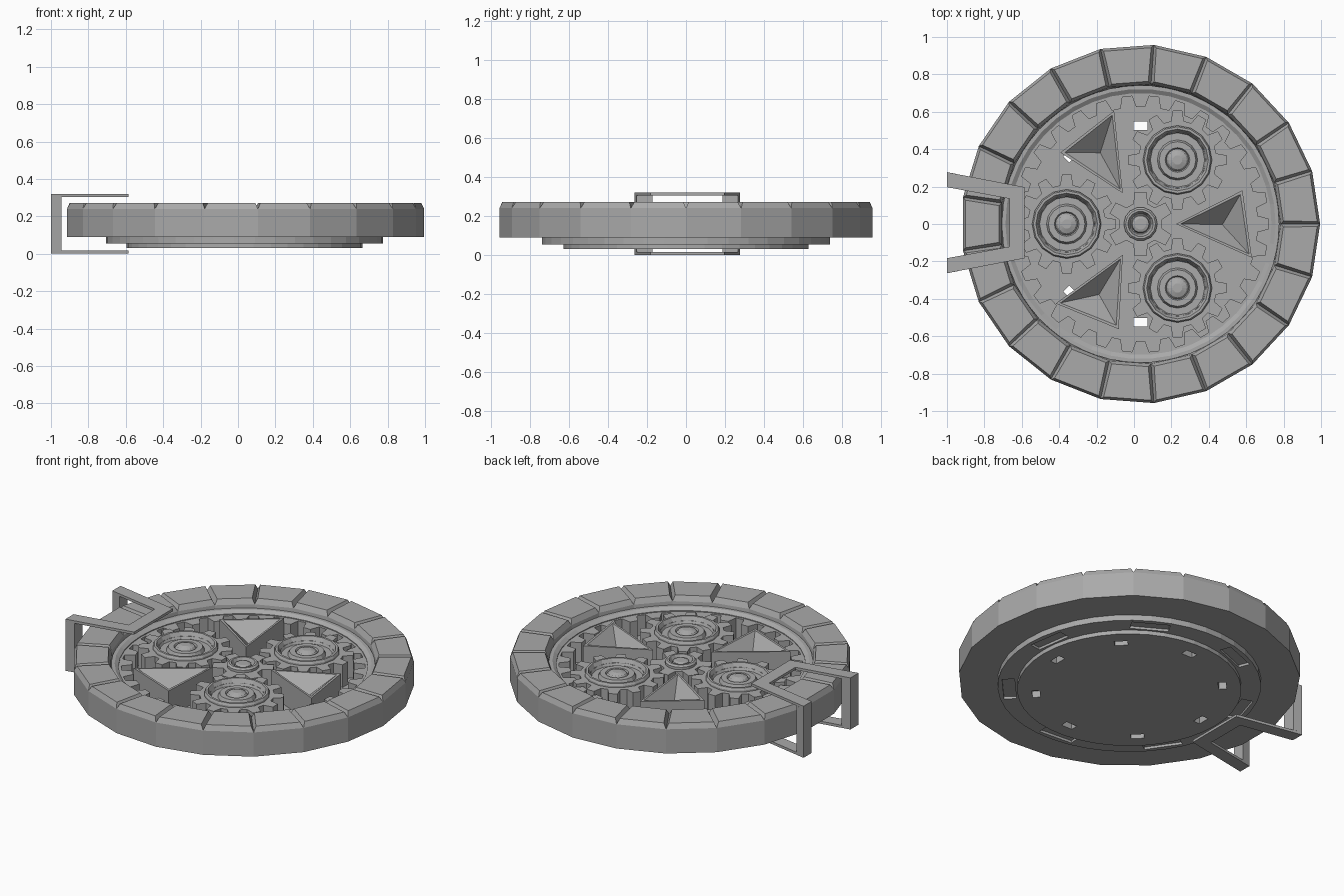
import bpy, bmesh
from math import sin, cos, pi, radians
from mathutils import Matrix, Vector

if "Cube" in bpy.data.objects:
    bpy.data.objects.remove(bpy.data.objects["Cube"])

metal = bpy.data.materials.new("grey metal")
metal.use_nodes = True
GREY = (0.4, 0.4, 0.4, 1)
metal.diffuse_color = GREY
metal.node_tree.nodes["Principled BSDF"].inputs["Base Color"].default_value = GREY

CX = 0.035                      # wheel axis
HUB = Vector((CX, 0, 0))


def finish(name, bm, loc=HUB):
    bmesh.ops.recalc_face_normals(bm, faces=bm.faces)
    me = bpy.data.meshes.new(name)
    bm.to_mesh(me)
    bm.free()
    me.materials.append(metal)
    ob = bpy.data.objects.new(name, me)
    ob.location = loc
    bpy.context.scene.collection.objects.link(ob)
    return ob


def bridge(bm, a, b):
    n = len(a)
    return [bm.faces.new((a[i], a[(i + 1) % n], b[(i + 1) % n], b[i])) for i in range(n)]


def circle(bm, r, z, n, phase=0):
    return [bm.verts.new((r * cos(phase + 2 * pi * i / n), r * sin(phase + 2 * pi * i / n), z))
            for i in range(n)]


def lathe(name, profile, n, loc=HUB, closed=False):
    """Revolve (radius, z) pairs; open profiles get capped ends."""
    bm = bmesh.new()
    rings = [circle(bm, r, z, n) for r, z in profile]
    for a, b in zip(rings, rings[1:]):
        bridge(bm, a, b)
    if closed:
        bridge(bm, rings[-1], rings[0])
    else:
        bm.faces.new(rings[0])
        bm.faces.new(rings[-1])
    return finish(name, bm, loc)


def gear(name, teeth, root, tip, bore, z0, z1, loc=HUB, phase=0):
    """Toothed ring; works inward as well when tip < root < bore."""
    bm = bmesh.new()
    pitch = 2 * pi / teeth
    pts = [(phase + (t + f) * pitch, r) for t in range(teeth)
           for f, r in ((-0.32, root), (-0.18, tip), (0.18, tip), (0.32, root))]

    def loop(z, r=None):
        return [bm.verts.new(((r or q) * cos(a), (r or q) * sin(a), z)) for a, q in pts]
    loops = [loop(z0), loop(z1), loop(z1, bore), loop(z0, bore)]
    for i in range(4):
        bridge(bm, loops[i], loops[(i + 1) % 4])
    return finish(name, bm, loc)


def add_box(bm, centre, size, angle=0):
    m = Matrix.Rotation(angle, 4, 'Z') @ Matrix.Translation(centre) @ Matrix.Diagonal((*size, 1))
    bmesh.ops.create_cube(bm, size=1, matrix=m)


def prism(bm, outline, z0, z1):
    low = [bm.verts.new((x, y, z0)) for x, y in outline]
    high = [bm.verts.new((x, y, z1)) for x, y in outline]
    bridge(bm, low, high)
    bm.faces.new(low)
    return bm.faces.new(high)


# Outer rim: 21 bevelled blocks separated by V grooves
SEG = 21
bm = bmesh.new()
rim = [circle(bm, r, z, SEG) for r, z in ((0.735, 0.09), (0.96, 0.09), (0.96, 0.24), (0.75, 0.24))]
for i in (0, 1, 3):
    bridge(bm, rim[i], rim[(i + 1) % 4])
tops = bridge(bm, rim[2], rim[3])
bmesh.ops.recalc_face_normals(bm, faces=bm.faces)
bmesh.ops.inset_individual(bm, faces=tops, thickness=0.021, depth=0)
for v in {v for f in tops for v in f.verts}:
    v.co.z = 0.272
finish("outer_rim", bm)

# Back plate, stepped, with slots cut in the floor and the step
plate = lathe("back_plate", [(0.63, 0.03), (0.63, 0.055), (0.74, 0.055), (0.74, 0.095),
                             (0.69, 0.095), (0.69, 0.075)], 42)
bm = bmesh.new()
for k in range(8):
    add_box(bm, (0.525, 0, 0.05), (0.045, 0.075, 0.2), k * pi / 4)
for k in range(7):
    add_box(bm, (0.675, 0, 0.05), (0.07, 0.22, 0.04), 2 * pi * (k + 1 / 6) / 7)
cutter = finish("slot_cutter", bm)
cutter.hide_render = True
mod = plate.modifiers.new("slots", 'BOOLEAN')
mod.operation = 'DIFFERENCE'
mod.solver = 'EXACT'
mod.object = cutter
bpy.context.view_layer.update()
cut = bpy.data.meshes.new_from_object(plate.evaluated_get(bpy.context.evaluated_depsgraph_get()))
plate.modifiers.clear()
plate.data = cut
bpy.data.objects.remove(cutter)

# Inner lip and inward-toothed ring
lathe("inner_lip", [(0.74, 0.08), (0.742, 0.22), (0.722, 0.22), (0.70, 0.205), (0.70, 0.08)],
      42, closed=True)
gear("ring_gear", 30, 0.685, 0.625, 0.71, 0.07, 0.20, phase=radians(6))

# Sun gear with a small hub
gear("sun_gear", 6, 0.115, 0.175, 0.06, 0.07, 0.205, phase=radians(30))
lathe("sun_hub", [(0.09, 0.07), (0.09, 0.22), (0.08, 0.23), (0.068, 0.23), (0.055, 0.2),
                  (0.05, 0.2), (0.045, 0.22), (0.03, 0.225)], 14)

# Three planet gears with dished bearings
for k in range(3):
    a = radians(60 + 120 * k)
    loc = HUB + Vector((cos(a), sin(a), 0)) * 0.395
    gear(f"planet_gear_{k + 1}", 12, 0.21, 0.265, 0.15, 0.07, 0.215, loc, a)
    lathe(f"planet_bearing_{k + 1}",
          [(0.185, 0.08), (0.185, 0.225), (0.178, 0.238), (0.165, 0.238), (0.145, 0.2),
           (0.108, 0.2), (0.098, 0.222), (0.066, 0.222), (0.06, 0.212), (0.05, 0.225),
           (0.025, 0.234)], 16, loc)

# Three triangular carrier braces with a sunken centre
for k in range(3):
    bm = bmesh.new()
    top = prism(bm, [(0.19, 0), (0.595, -0.18), (0.545, 0.18)], 0.07, 0.235)
    bmesh.ops.recalc_face_normals(bm, faces=bm.faces)
    bmesh.ops.inset_individual(bm, faces=[top], thickness=0.025, depth=0)
    poked = bmesh.ops.poke(bm, faces=[top])
    for v in poked["verts"]:
        v.co.z = 0.13
    bm.transform(Matrix.Rotation(radians(120 * k), 4, 'Z'))
    finish(f"carrier_brace_{k + 1}", bm)

# Clamp handle: upper and lower U frames joined by two posts
bm = bmesh.new()
for z0, z1 in ((0, 0.016), (0.304, 0.32)):
    prism(bm, [(-1, 0.27), (-0.585, 0.19), (-0.585, -0.19), (-1, -0.27),
               (-1, -0.19), (-0.665, -0.128), (-0.665, 0.128), (-1, 0.19)], z0, z1)
for s in (-1, 1):
    prism(bm, [(-1, s * 0.27), (-0.945, s * 0.26), (-0.945, s * 0.18), (-1, s * 0.19)],
          0.016, 0.304)
finish("clamp_handle", bm, Vector((0, 0.007, 0)))
